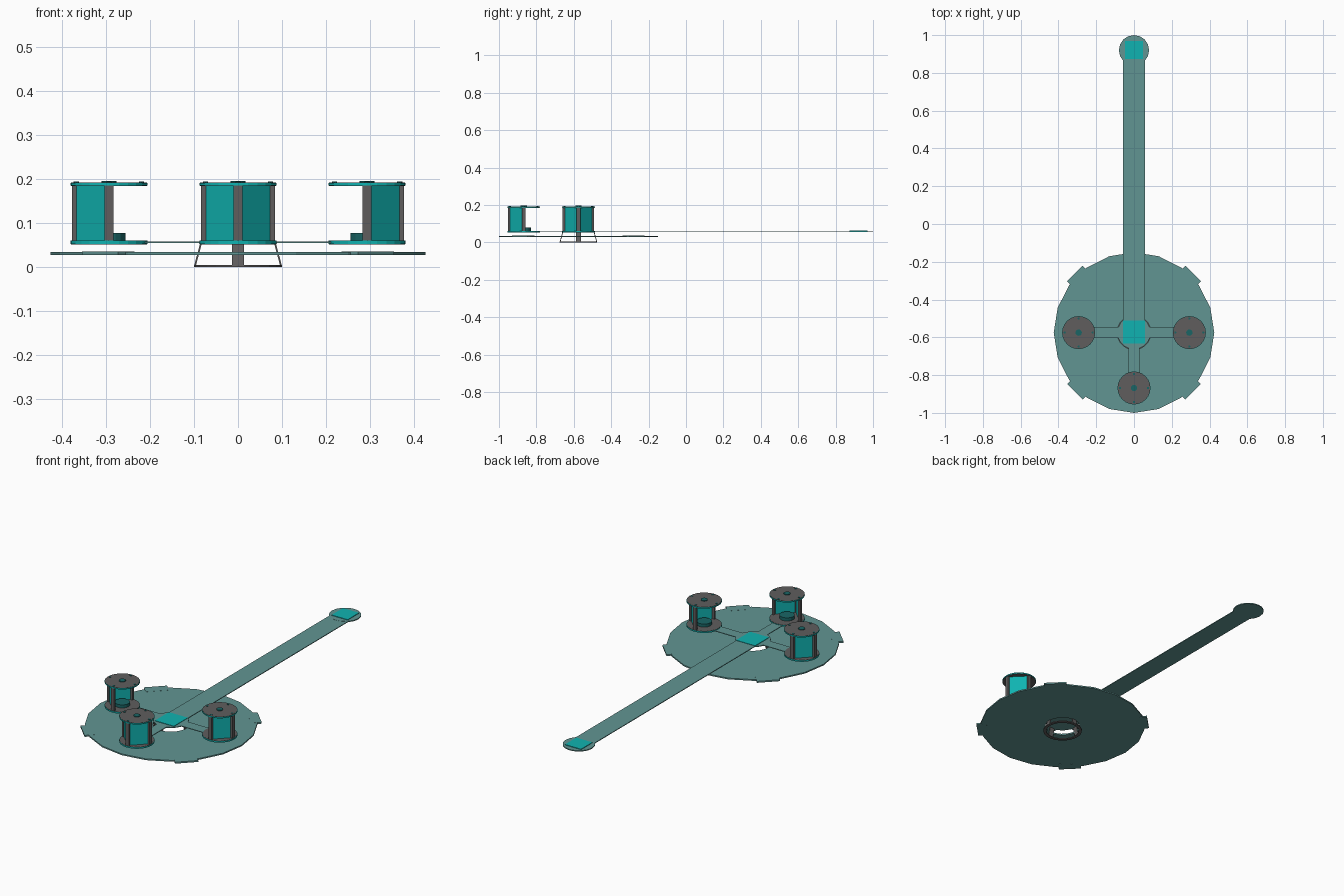
import bpy, bmesh
from math import cos, sin, pi, radians
from mathutils import Matrix, Vector

if "Cube" in bpy.data.objects:
    bpy.data.objects.remove(bpy.data.objects["Cube"])

HUB = Vector((0, -0.575, 0))


def mat(name, col):
    m = bpy.data.materials.new(name)
    m.diffuse_color = (*col, 1)
    m.use_nodes = True
    m.node_tree.nodes["Principled BSDF"].inputs["Base Color"].default_value = m.diffuse_color
    return m


TEAL = mat("teal", (0.005, 0.45, 0.44))
PLATE = mat("plate_teal", (0.12, 0.30, 0.29))
DARK = mat("dark_grey", (0.115, 0.11, 0.11))
DEEP = mat("deep_teal", (0.01, 0.13, 0.13))


def finish(bm, name, material, at=(0, 0, 0), ang=0):
    bmesh.ops.recalc_face_normals(bm, faces=bm.faces)
    me = bpy.data.meshes.new(name)
    bm.to_mesh(me)
    bm.free()
    me.materials.append(material)
    ob = bpy.data.objects.new(name, me)
    ob.matrix_world = Matrix.Translation(at) @ Matrix.Rotation(ang, 4, 'Z')
    bpy.context.collection.objects.link(ob)
    return ob


def prism(name, pts, z0, z1, material, at=(0, 0, 0), ang=0):
    bm = bmesh.new()
    lo = [bm.verts.new((x, y, z0)) for x, y in pts]
    hi = [bm.verts.new((x, y, z1)) for x, y in pts]
    bm.faces.new(lo)
    bm.faces.new(hi)
    n = len(pts)
    for i in range(n):
        j = (i + 1) % n
        bm.faces.new((lo[i], lo[j], hi[j], hi[i]))
    return finish(bm, name, material, at, ang)


def circle(r, n, cx=0, cy=0):
    return [(cx + r * cos(2 * pi * i / n), cy + r * sin(2 * pi * i / n)) for i in range(n)]


def rect(x0, x1, y0, y1):
    return [(x0, y0), (x1, y0), (x1, y1), (x0, y1)]


def ring(name, r0, r1, z0, z1, n, material, at=(0, 0, 0)):
    bm = bmesh.new()
    prof = [(r0, z0), (r1, z0), (r1, z1), (r0, z1)]
    loops = [[bm.verts.new((r * cos(2 * pi * i / n), r * sin(2 * pi * i / n), z))
              for r, z in prof] for i in range(n)]
    for i in range(n):
        a, b = loops[i], loops[(i + 1) % n]
        for k in range(4):
            m = (k + 1) % 4
            bm.faces.new((a[k], a[m], b[m], b[k]))
    return finish(bm, name, material, at)


# Large base disc with diagonal edge tabs
ring("base_disc", 0.09, 0.425, 0.028, 0.035, 20, PLATE, HUB)
for k in range(4):
    prism("disc_tab", rect(0.39, 0.443, -0.058, 0.058), 0.0275, 0.0355, PLATE, HUB,
          pi / 4 + k * pi / 2)

# Foot ring with four leaning straps
ring("foot_ring", 0.084, 0.1, 0.0, 0.005, 24, DARK, HUB)
for k in range(4):
    bm = bmesh.new()
    vs = [bm.verts.new((r, y, z)) for y in (-0.014, 0.014)
          for r, z in ((0.096, 0.002), (0.1, 0.002), (0.086, 0.054), (0.082, 0.054))]
    for f in ((0, 1, 2, 3), (4, 5, 6, 7), (0, 1, 5, 4), (1, 2, 6, 5), (2, 3, 7, 6), (3, 0, 4, 7)):
        bm.faces.new([vs[i] for i in f])
    finish(bm, "foot_strap", DARK, HUB, k * pi / 2)

# Hub plate, long walkway and end pad
prism("hub_plate", circle(0.088, 20), 0.054, 0.058, PLATE, HUB)
prism("hub_pad", rect(-0.057, 0.057, -0.057, 0.063), 0.057, 0.0605, TEAL, HUB)
prism("walkway", rect(-0.057, 0.057, -0.54, 0.9), 0.0545, 0.0585, PLATE)
prism("end_plate", circle(0.08, 16), 0.054, 0.059, PLATE, (0, 0.92, 0))
prism("end_pad", rect(-0.048, 0.048, -0.047, 0.05), 0.058, 0.062, TEAL, (0, 0.92, 0))


# Tower: two round flanges, three posts, two flat panels, open toward the hub
def tower(ang):
    c = HUB + Vector((cos(ang), sin(ang), 0)) * 0.293
    prism("tower_arm", rect(0.07, 0.24, -0.029, 0.029), 0.0545, 0.058, PLATE, HUB, ang)
    for z0, z1, label in ((0.052, 0.061, "tower_floor"), (0.184, 0.192, "tower_roof")):
        prism(label, circle(0.086, 24), z0, z1, DARK, c, ang)
        ring(label + "_rim", 0.0845, 0.0875, z0 + 0.001, z1 - 0.001, 24, TEAL, c)
    for k in (-1, 0, 1):
        prism("tower_post", rect(0.073, 0.084, -0.01, 0.01), 0.06, 0.185, DARK, c,
              ang + k * pi / 2)
    for s in (-1, 1):
        prism("tower_panel", [(0.080, 0), (0, 0.080 * s), (0, 0.076 * s), (0.076, 0)],
              0.06, 0.185, TEAL, c, ang)
    prism("tower_stool", circle(0.038, 16), 0.06, 0.078, DEEP, c, ang)
    prism("roof_cap", circle(0.017, 12), 0.191, 0.196, DEEP, c, ang)
    for k in range(4):
        a = k * pi / 2
        prism("roof_bolt", circle(0.006, 8, 0.074 * cos(a), 0.074 * sin(a)),
              0.191, 0.194, DEEP, c, ang)


for deg in (0, 180, 270):
    tower(radians(deg))
